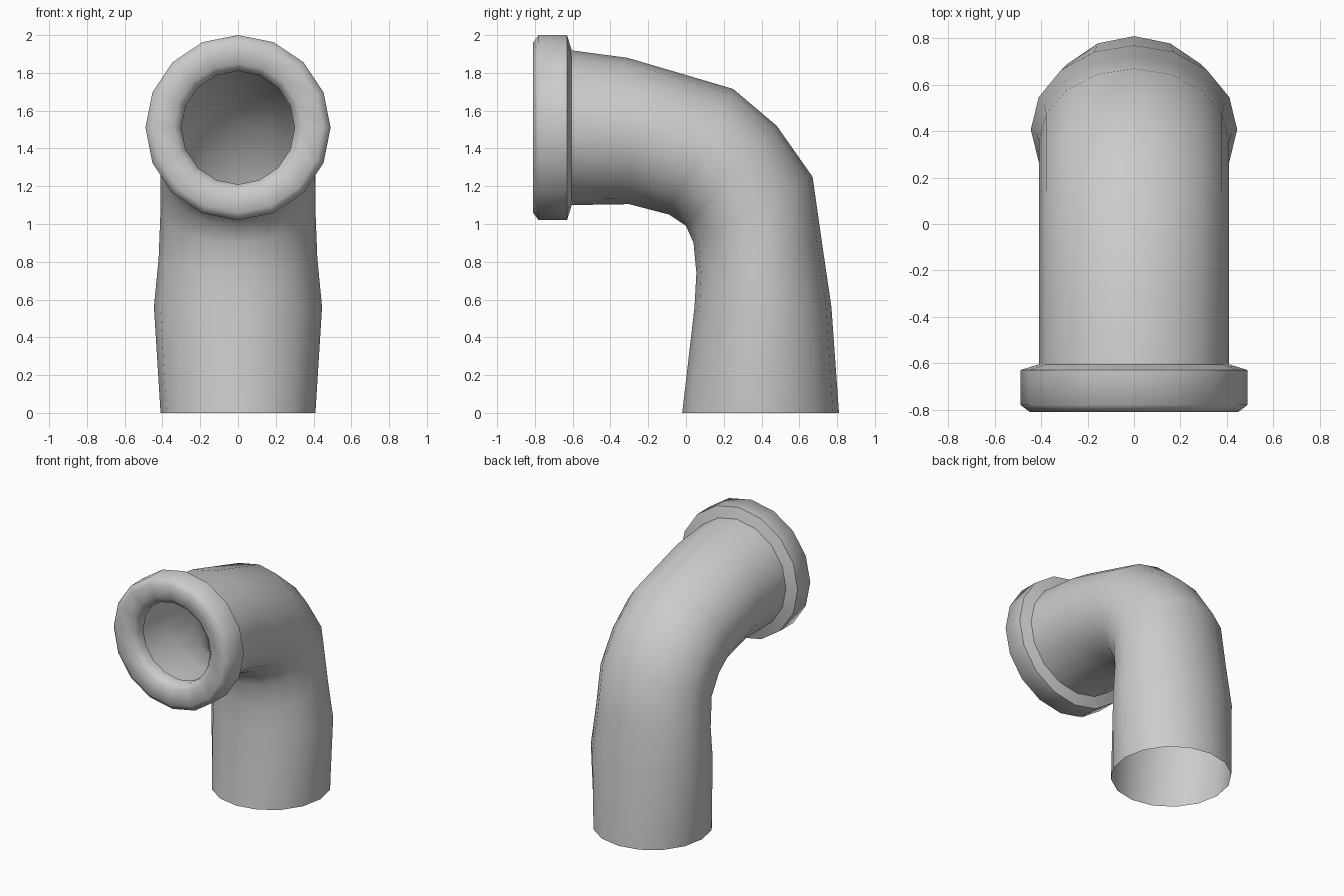
import bpy, bmesh
from math import sin, cos, pi, radians

SIDES = 16
AXIS_Z = 1.51

cube = bpy.data.objects.get("Cube")
if cube:
    bpy.data.objects.remove(cube)

grey = bpy.data.materials.new("light grey")
grey.use_nodes = True
colour = (0.6, 0.6, 0.6, 1)
grey.diffuse_color = colour
grey.node_tree.nodes["Principled BSDF"].inputs["Base Color"].default_value = colour


def loft(name, rings, angle):
    """Skin through rings given as (outer y, outer z, inner y, inner z, half width)."""
    bm = bmesh.new()
    loops = []
    for oy, oz, iy, iz, half in rings:
        loop = []
        for i in range(SIDES):
            a = 2 * pi * i / SIDES
            t = (1 + cos(a)) / 2
            loop.append(bm.verts.new((half * sin(a), iy + (oy - iy) * t, iz + (oz - iz) * t)))
        loops.append(loop)
    for a, b in zip(loops, loops[1:]):
        for i in range(SIDES):
            j = (i + 1) % SIDES
            bm.faces.new((a[i], a[j], b[j], b[i]))
    mesh = bpy.data.meshes.new(name)
    bm.to_mesh(mesh)
    bm.free()
    mesh.materials.append(grey)
    obj = bpy.data.objects.new(name, mesh)
    bpy.context.collection.objects.link(obj)
    bpy.ops.object.select_all(action='DESELECT')
    obj.select_set(True)
    bpy.context.view_layer.objects.active = obj
    bpy.ops.object.shade_smooth_by_angle(angle=radians(angle))
    return obj


# Open elbow tube, from the mouth round the bend to the foot
loft("elbow_pipe", [
    (-0.61, 1.92, -0.61, 1.10, 0.41),
    (-0.31, 1.88, -0.30, 1.105, 0.41),
    (0.25, 1.715, -0.09, 1.05, 0.41),
    (0.48, 1.52, 0.0, 0.99, 0.41),
    (0.67, 1.25, 0.04, 0.90, 0.41),
    (0.72, 0.90, 0.055, 0.74, 0.42),
    (0.77, 0.56, 0.045, 0.56, 0.445),
    (0.81, 0.0, -0.02, 0.0, 0.41),
], 60)

# Rounded collar turned about the mouth axis, with an inward lip: (radius, y)
profile = [(0.30, -0.70), (0.30, -0.76), (0.34, -0.80), (0.45, -0.81),
           (0.49, -0.78), (0.49, -0.63), (0.41, -0.605)]
loft("mouth_collar", [(y, AXIS_Z + r, y, AXIS_Z - r, r) for r, y in profile], 65)
